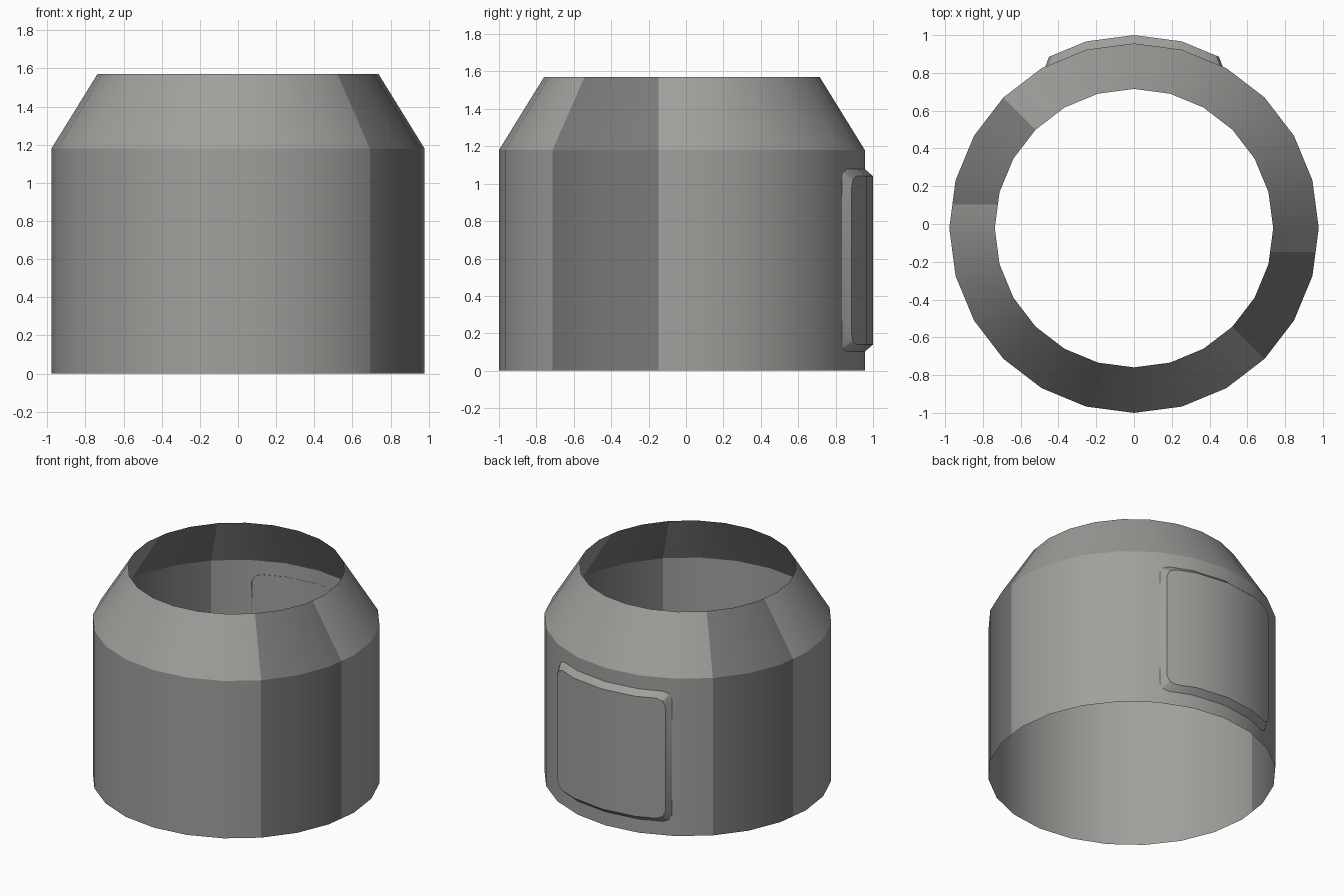
import bpy, bmesh, math
from mathutils import Vector

if "Cube" in bpy.data.objects:
    bpy.data.objects.remove(bpy.data.objects["Cube"])

R, R_TOP, CY = 0.978, 0.737, -0.022   # wall radius, rim radius, axis offset in y
SIDES = 24


def material(name, c):
    m = bpy.data.materials.new(name)
    m.diffuse_color = (*c, 1)
    m.use_nodes = True
    m.node_tree.nodes["Principled BSDF"].inputs["Base Color"].default_value = m.diffuse_color
    return m


grey = material("warm grey", (0.36, 0.35, 0.335))
dark = material("dark grey", (0.19, 0.19, 0.19))


def make_object(name, bm, mats):
    me = bpy.data.meshes.new(name)
    bm.to_mesh(me)
    bm.free()
    ob = bpy.data.objects.new(name, me)
    bpy.context.collection.objects.link(ob)
    for m in mats:
        me.materials.append(m)
    bpy.ops.object.select_all(action='DESELECT')
    ob.select_set(True)
    bpy.context.view_layer.objects.active = ob
    bpy.ops.object.shade_smooth_by_angle(angle=math.radians(25))
    return ob


# Open tube: straight wall and sloping shoulder
bm = bmesh.new()
rings = []
for r, z in ((R, 0), (R, 1.18), (R_TOP, 1.57)):
    rings.append([bm.verts.new((r * math.cos(2 * math.pi * i / SIDES),
                                CY + r * math.sin(2 * math.pi * i / SIDES), z))
                  for i in range(SIDES)])
for lo, hi in zip(rings, rings[1:]):
    for i in range(SIDES):
        j = (i + 1) % SIDES
        bm.faces.new((lo[i], lo[j], hi[j], hi[i]))

# Dark panels on two opposite sides, cut part way across a facet
for s in (1, -1):
    faces = [f for f in bm.faces if s * f.calc_center_median().x > 0]
    geom = list({e for f in faces for e in f.edges}) + faces
    geom += list({v for f in faces for v in f.verts})
    bmesh.ops.bisect_plane(bm, geom=geom, plane_co=(0, CY - s * 0.125, 0),
                           plane_no=(0, 1, 0))
for f in bm.faces:
    c = f.calc_center_median()
    for s in (1, -1):
        x, y = s * c.x, s * (c.y - CY)
        if x > 0 and y < -0.125 and -y < x:
            f.material_index = 1
make_object("tube_body", bm, [grey, dark])


# Raised back plate that follows the wall facets
def wall_y(x):
    step = 2 * math.pi / SIDES
    a = int(math.asin(abs(x) / R) / step + 1e-6) * step
    b = a + step
    t = (abs(x) - R * math.sin(a)) / (R * (math.sin(b) - math.sin(a)))
    return CY + R * (math.cos(a) * (1 - t) + math.cos(b) * t)


def outline(half, z0, z1, lift):
    """Rounded rectangle as columns of a low and a high vertex."""
    knee = R * math.sin(2 * math.pi / SIDES)
    side = [(half, 0.06), (half - 0.018, 0.018), (half - 0.06, 0), (knee, 0)]
    cols = [(-x, d) for x, d in side] + [(0, 0)] + side[::-1]
    return [(bm.verts.new((x, wall_y(x) + lift, z0 + d)),
             bm.verts.new((x, wall_y(x) + lift, z1 - d))) for x, d in cols]


bm = bmesh.new()
base = outline(0.47, 0.10, 1.08, -0.002)
top = outline(0.45, 0.14, 1.04, 0.044)
for a, b in zip(top, top[1:]):
    bm.faces.new((a[0], a[1], b[1], b[0]))
loops = [[c[0] for c in o] + [c[1] for c in reversed(o)] for o in (base, top)]
n = len(loops[0])
for i in range(n):
    j = (i + 1) % n
    bm.faces.new((loops[0][i], loops[0][j], loops[1][j], loops[1][i]))
bmesh.ops.recalc_face_normals(bm, faces=bm.faces)
# make sure the plate faces outwards
if sum((f.normal.y * f.calc_area() for f in bm.faces)) < 0:
    bmesh.ops.reverse_faces(bm, faces=bm.faces)
make_object("back_plate", bm, [grey])
